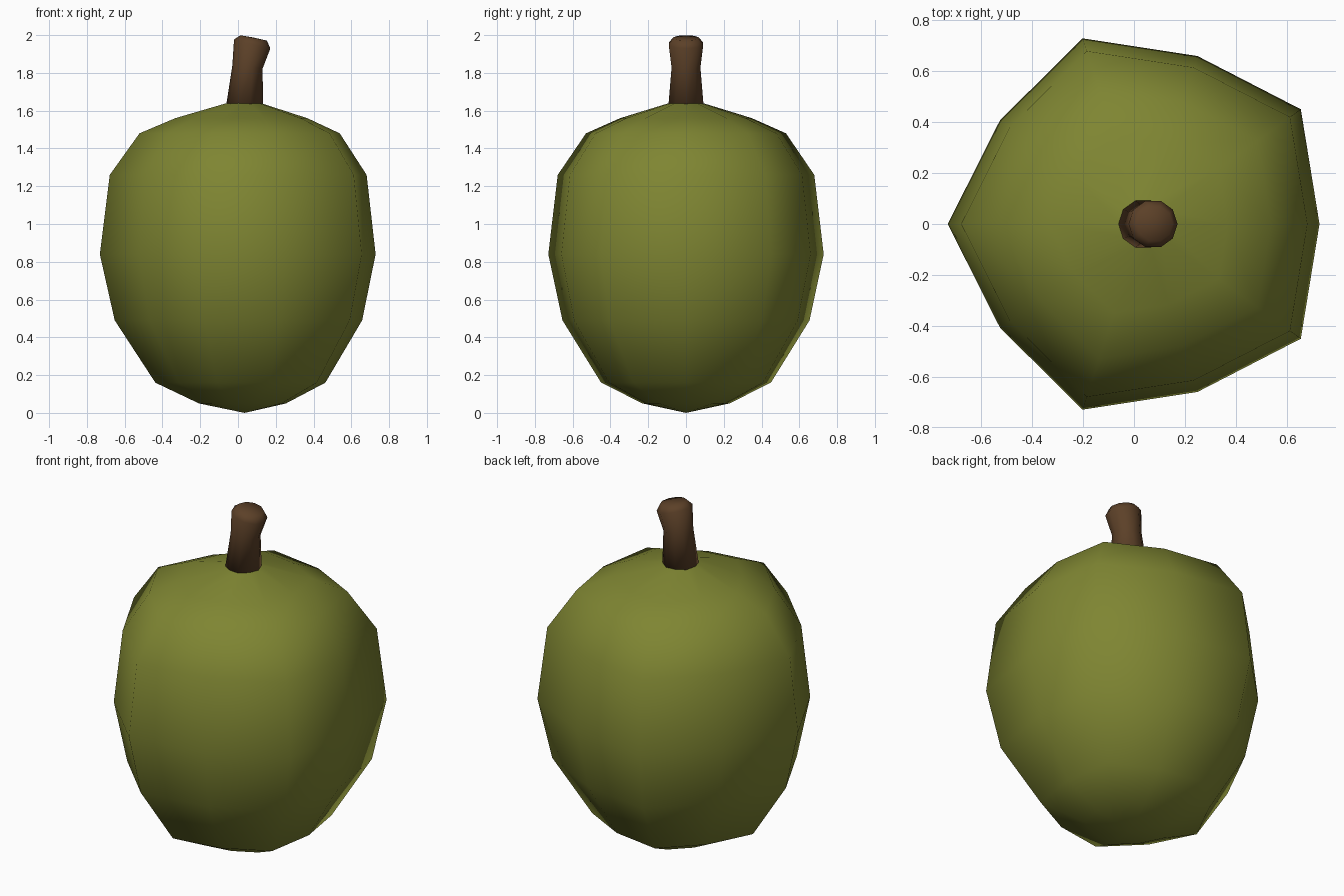
import bpy, bmesh, math

if "Cube" in bpy.data.objects:
    bpy.data.objects.remove(bpy.data.objects["Cube"])

CX = 0.035   # fruit axis, offset so the ribbed body is centred
SIDES = 10


def material(name, rgb):
    m = bpy.data.materials.new(name)
    m.diffuse_color = (*rgb, 1)
    m.use_nodes = True
    m.node_tree.nodes["Principled BSDF"].inputs["Base Color"].default_value = m.diffuse_color
    return m


def lathe(name, rings, mat, rib=0.0):
    """Skin rings of (centre x, z, radius, tilt); radius 0 is a single pole."""
    bm = bmesh.new()
    loops = []
    for cx, z, r, tilt in rings:
        if r == 0:
            loops.append([bm.verts.new((cx, 0, z))] * SIDES)
            continue
        loop = []
        for i in range(SIDES):
            a = math.tau * i / SIDES
            rr = r * (1 - rib * math.cos(5 * a))
            x = rr * math.cos(a)
            loop.append(bm.verts.new((cx + x, rr * math.sin(a), z + tilt * x)))
        loops.append(loop)
    for low, high in zip(loops, loops[1:]):
        for i in range(SIDES):
            j = (i + 1) % SIDES
            corners = dict.fromkeys([low[i], low[j], high[j], high[i]])
            bm.faces.new(list(corners))
    bmesh.ops.recalc_face_normals(bm, faces=bm.faces)
    for f in bm.faces:
        f.smooth = True
    me = bpy.data.meshes.new(name)
    bm.to_mesh(me)
    bm.free()
    me.materials.append(mat)
    ob = bpy.data.objects.new(name, me)
    bpy.context.collection.objects.link(ob)
    return ob


# five-ribbed fruit body
profile = [(0, 0), (0.05, 0.23), (0.16, 0.45), (0.49, 0.655), (0.84, 0.73),
           (1.26, 0.68), (1.48, 0.53), (1.56, 0.35), (1.64, 0.09), (1.66, 0)]
lathe("fruit_body", [(CX, z, r, 0) for z, r in profile],
      material("olive green", (0.21, 0.235, 0.032)), rib=0.05)

# leaning stem, pinched in the middle, with a tilted rounded end
lathe("stem", [(CX, 1.62, 0, 0), (CX, 1.625, 0.098, 0), (0.05, 1.83, 0.08, -0.1),
               (0.075, 1.953, 0.096, -0.25), (0.083, 1.985, 0.07, -0.2),
               (0.083, 1.987, 0, 0)],
      material("stem brown", (0.107, 0.052, 0.021)))
